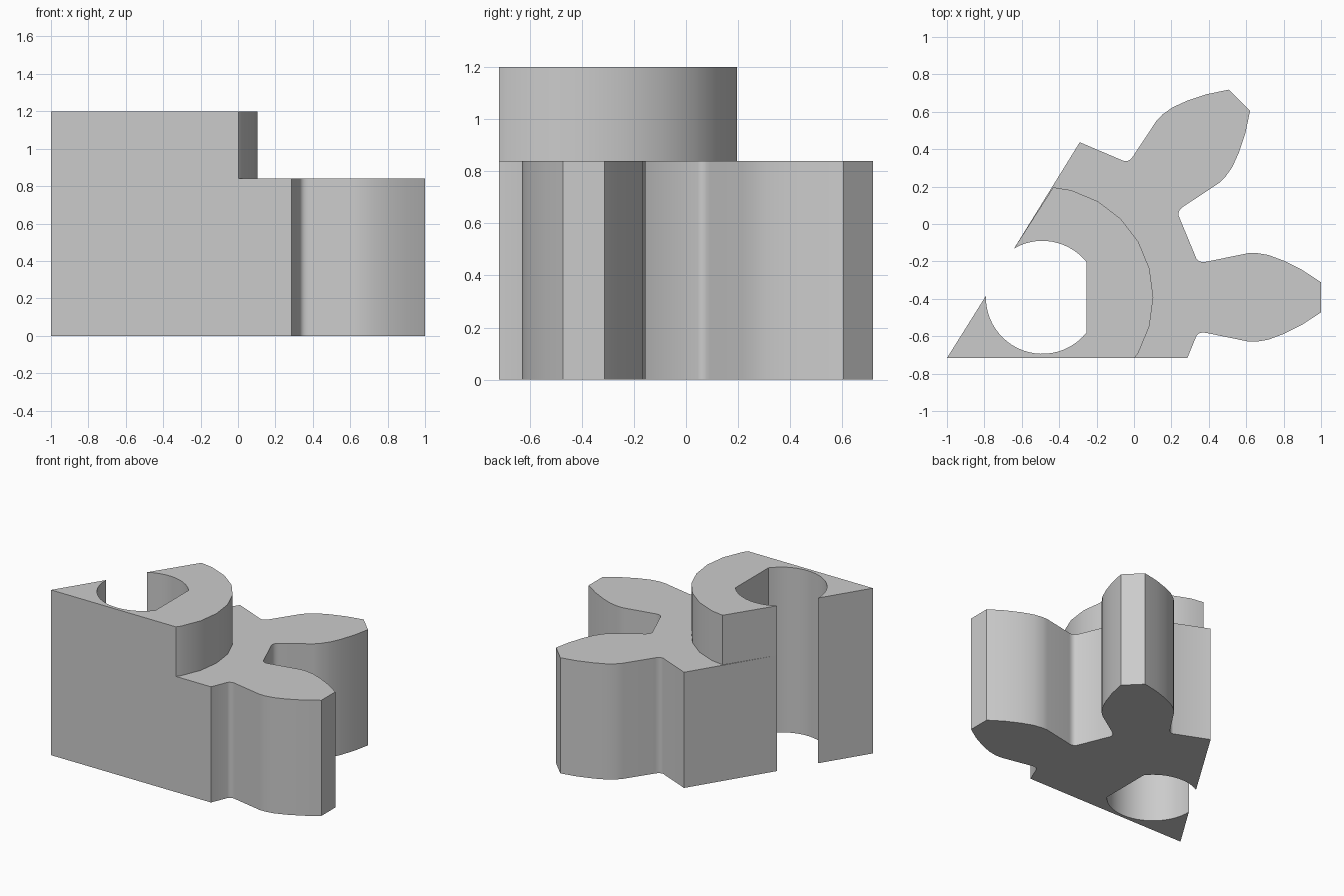
import bpy, bmesh
from math import cos, sin, radians, acos, degrees
from mathutils import Vector, Matrix

cube = bpy.data.objects.get("Cube")
if cube:
    bpy.data.objects.remove(cube)

# Gear axis position and main dimensions
AXIS = Vector((-0.49, -0.392))
BODY_TOP, HUB_TOP = 0.84, 1.2
BORE_R, BORE_FLAT, HUB_R = 0.302, 0.235, 0.593

steel = bpy.data.materials.new("plain grey")
steel.use_nodes = True
GREY = (0.6, 0.6, 0.6, 1)
steel.diffuse_color = GREY
steel.node_tree.nodes["Principled BSDF"].inputs["Base Color"].default_value = GREY


def arc(radius, start, end, steps):
    angles = [radians(start + (end - start) * i / steps) for i in range(steps + 1)]
    return [(radius * cos(a), radius * sin(a)) for a in angles]


def prism(name, outline, low, high):
    bm = bmesh.new()
    verts = [bm.verts.new((AXIS.x + x, AXIS.y + y, low)) for x, y in outline]
    base = bm.faces.new(verts)
    top = bmesh.ops.extrude_face_region(bm, geom=[base], use_keep_orig=True)
    moved = [v for v in top["geom"] if isinstance(v, bmesh.types.BMVert)]
    bmesh.ops.translate(bm, verts=moved, vec=(0, 0, high - low))
    bmesh.ops.recalc_face_normals(bm, faces=bm.faces)
    mesh = bpy.data.meshes.new(name)
    bm.to_mesh(mesh)
    bm.free()
    mesh.materials.append(steel)
    obj = bpy.data.objects.new(name, mesh)
    bpy.context.collection.objects.link(obj)
    bpy.ops.object.select_all(action="DESELECT")
    obj.select_set(True)
    bpy.context.view_layer.objects.active = obj
    bpy.ops.object.shade_smooth_by_angle(angle=radians(30))
    return obj


# D-shaped bore, open where the slanted cut crosses it
flat = degrees(acos(BORE_FLAT / BORE_R))
bore = arc(BORE_R, 120, flat, 14) + arc(BORE_R, -flat, -181.5, 24)
front_left = (-0.51, -0.325)

# One tooth: half flank from root fillet to tip, mirrored
half = [(0.824, 0.206), (0.832, 0.197), (0.843, 0.191), (0.858, 0.188),
        (0.875, 0.19), (1.1, 0.236), (1.145, 0.237), (1.21, 0.226),
        (1.29, 0.196), (1.39, 0.146), (1.49, 0.08)]
tooth = [(x, -y) for x, y in half] + half[::-1]


def turned(points, angle):
    turn = Matrix.Rotation(radians(angle), 2)
    return [tuple(turn @ Vector(p)) for p in points]


# Toothed body with two teeth, an eighth of a turn apart
body = [front_left, (0.775, -0.325)] + tooth + turned(tooth, 45) + [(0.2, 0.829)] + bore
prism("gear_body", body, 0, BODY_TOP)

# Raised hub, sharing the bore, front cut and slanted cut
hub = [front_left, (0.492, -0.325)] + arc(HUB_R, -30, 75, 7) + [(0.058, 0.588)] + bore
prism("raised_hub", hub, BODY_TOP, HUB_TOP)
